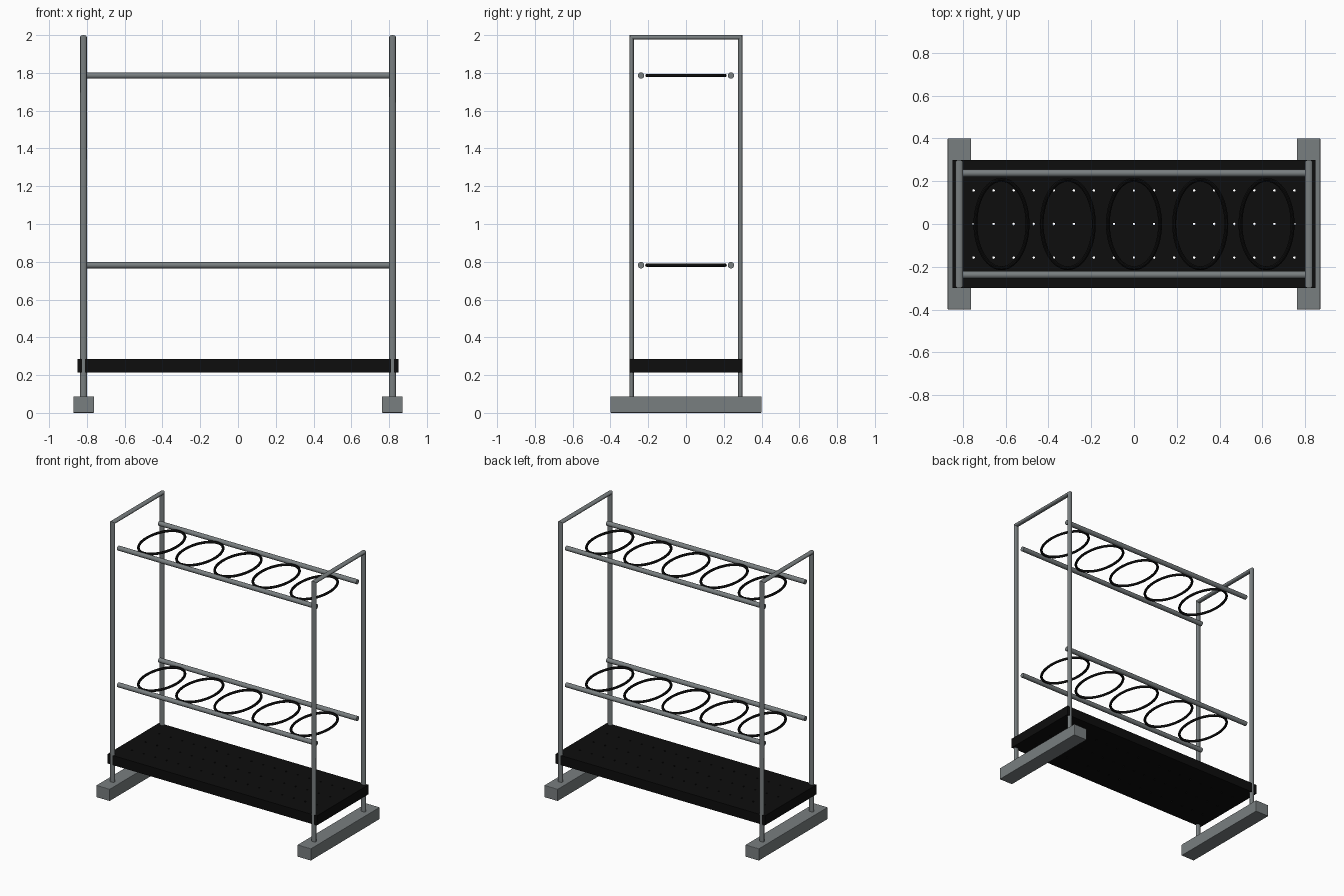
import bpy, bmesh
from math import sin, cos, pi
from mathutils import Matrix, Vector

cube = bpy.data.objects.get("Cube")
if cube:
    bpy.data.objects.remove(cube, do_unlink=True)


def material(name, color):
    m = bpy.data.materials.new(name)
    m.use_nodes = True
    m.diffuse_color = color
    m.node_tree.nodes["Principled BSDF"].inputs["Base Color"].default_value = color
    return m


STEEL = material("grey steel", (0.19, 0.21, 0.215, 1))
BLACK = material("matte black", (0.004, 0.004, 0.004, 1))


def make(name, bm, mat, smooth=False):
    bmesh.ops.recalc_face_normals(bm, faces=bm.faces[:])
    mesh = bpy.data.meshes.new(name)
    bm.to_mesh(mesh)
    bm.free()
    mesh.materials.append(mat)
    ob = bpy.data.objects.new(name, mesh)
    bpy.context.collection.objects.link(ob)
    if smooth:
        bpy.ops.object.select_all(action="DESELECT")
        ob.select_set(True)
        bpy.context.view_layer.objects.active = ob
        bpy.ops.object.shade_smooth_by_angle(angle=pi / 5)
    return ob


def box(name, size, center, mat):
    bm = bmesh.new()
    bmesh.ops.create_cube(bm, size=1, matrix=Matrix.Translation(center) @ Matrix.Diagonal((*size, 1)))
    return make(name, bm, mat)


def loft(bm, loops, closed=False):
    # Skin a list of point loops, capping the ends of open tubes
    rows = [[bm.verts.new(p) for p in loop] for loop in loops]
    n = len(rows[0])
    pairs = list(zip(rows, rows[1:])) + ([(rows[-1], rows[0])] if closed else [])
    for a, b in pairs:
        for i in range(n):
            j = (i + 1) % n
            bm.faces.new((a[i], a[j], b[j], b[i]))
    if not closed:
        bm.faces.new(rows[0])
        bm.faces.new(rows[-1])


SIDES = [2 * pi * i / 20 for i in range(20)]


def side_frame(name, x):
    # Flattened tube bent into an inverted U with mitred corners
    path = [(-0.288, 0.06, -1, 0), (-0.288, 1.988, -1, 1),
            (0.288, 1.988, 1, 1), (0.288, 0.06, 1, 0)]
    bm = bmesh.new()
    loft(bm, [[(x + 0.018 * cos(t), y + ny * 0.012 * sin(t), z + nz * 0.012 * sin(t))
               for t in SIDES] for y, z, ny, nz in path])
    make(name, bm, STEEL, True)


def rail(name, y, z):
    bm = bmesh.new()
    loft(bm, [[(x, y + 0.017 * cos(t), z + 0.017 * sin(t)) for t in SIDES] for x in (-0.805, 0.805)])
    make(name, bm, STEEL, True)


def oval_ring(name, x, z):
    bm = bmesh.new()
    loops = []
    for i in range(56):
        a = 2 * pi * i / 56
        d = Vector((cos(a) / 0.122, sin(a) / 0.207, 0)).normalized()
        loops.append([Vector((x + 0.122 * cos(a), 0.207 * sin(a), z + 0.009 * sin(t)))
                      + d * 0.009 * cos(t) for t in SIDES[::2]])
    loft(bm, loops, True)
    make(name, bm, BLACK, True)


# Feet and side frames
for side, s in (("left", 1), ("right", -1)):
    foot = box(side + "_foot", (0.11, 0.8, 0.088), (s * 0.817, 0, 0.044), STEEL)
    bev = foot.modifiers.new("edge", "BEVEL")
    bev.width = 0.004
    bev.segments = 2
    side_frame(side + "_frame", s * 0.818)

# Rails with oval holders on two levels
for level, z in (("lower", 0.782), ("upper", 1.786)):
    for face, y in (("front", -0.238), ("back", 0.238)):
        rail(f"{level}_{face}_rail", y, z)
    for i in range(5):
        oval_ring(f"{level}_ring_{i + 1}", (i - 2) * 0.31, z)

# Bottom shelf, perforated with three rows of drain holes
shelf = box("shelf", (1.7, 0.598, 0.07), (0, 0, 0.25), BLACK)
bm = bmesh.new()
for row in (-1, 0, 1):
    for i in range(-8, 9):
        bmesh.ops.create_cone(bm, cap_ends=True, segments=8, radius1=0.006, radius2=0.006, depth=0.2,
                              matrix=Matrix.Translation((i * 0.0938, row * 0.157, 0.25)))
cutter = make("hole_cutter", bm, BLACK)
cutter.hide_render = True
cutter.hide_set(True)
holes = shelf.modifiers.new("holes", "BOOLEAN")
holes.operation = "DIFFERENCE"
holes.solver = "EXACT"
holes.object = cutter
bpy.context.view_layer.objects.active = shelf
bpy.ops.object.modifier_apply(modifier=holes.name)
bpy.data.objects.remove(cutter, do_unlink=True)
